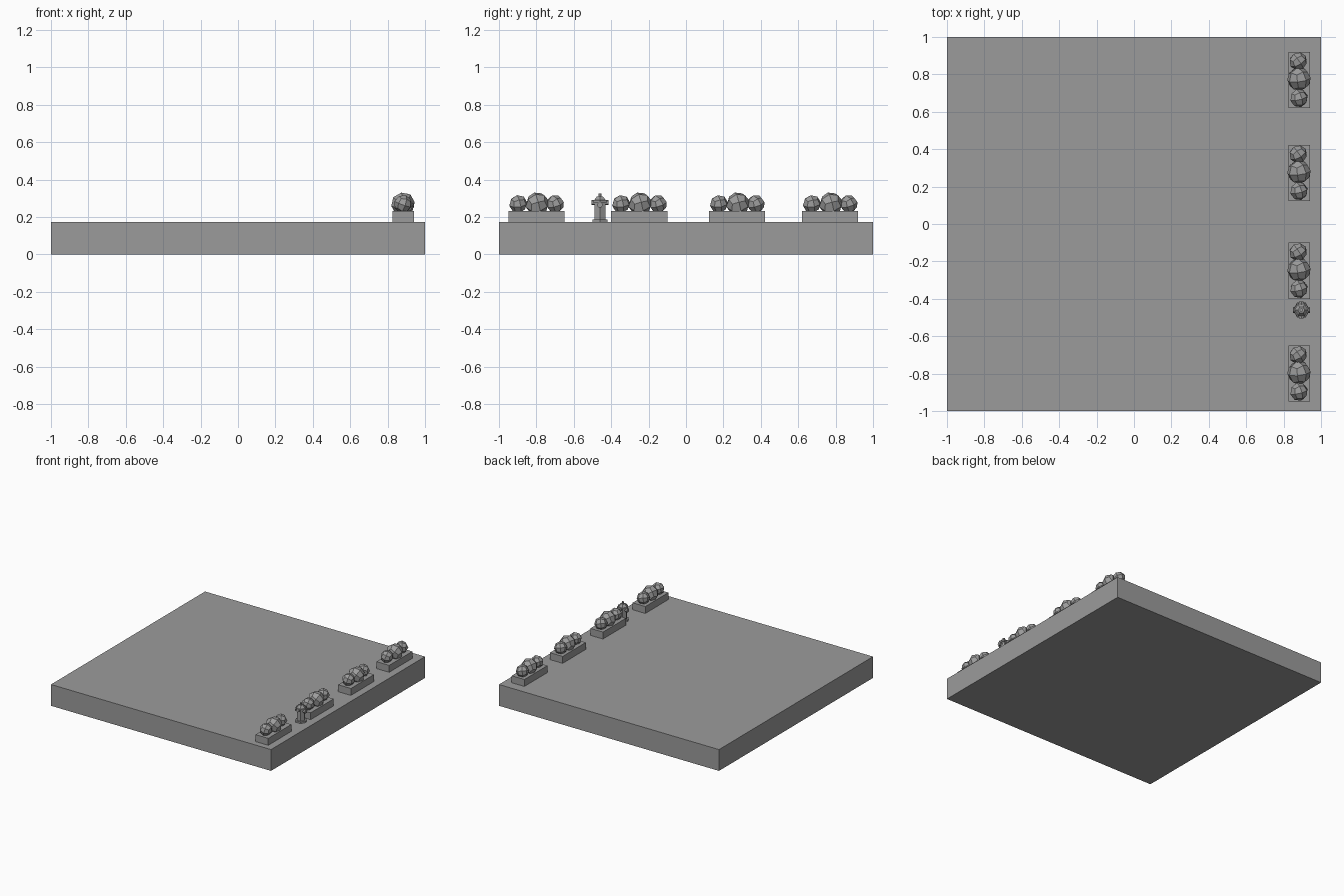
import bpy, bmesh, math
from mathutils import Matrix, Vector, Euler

if "Cube" in bpy.data.objects:
    bpy.data.objects.remove(bpy.data.objects["Cube"])

grey = bpy.data.materials.new("dark_grey")
grey.diffuse_color = (0.33, 0.33, 0.33, 1)
grey.use_nodes = True
grey.node_tree.nodes["Principled BSDF"].inputs["Base Color"].default_value = grey.diffuse_color


def finish(name, bm):
    me = bpy.data.meshes.new(name)
    bm.to_mesh(me)
    bm.free()
    me.materials.append(grey)
    ob = bpy.data.objects.new(name, me)
    bpy.context.collection.objects.link(ob)
    return ob


def box(name, lo, hi):
    lo, hi = Vector(lo), Vector(hi)
    bm = bmesh.new()
    bmesh.ops.create_cube(bm, size=1, matrix=Matrix.Translation((lo + hi) / 2) @ Matrix.Diagonal((*(hi - lo), 1)))
    return finish(name, bm)


def bush(name, centre, r, rot):
    """Faceted ball: a cube split once and rounded, giving 24 four-sided faces."""
    bm = bmesh.new()
    bmesh.ops.create_cube(bm, size=2)
    bmesh.ops.subdivide_edges(bm, edges=bm.edges[:], cuts=1, use_grid_fill=True)
    m = Euler(rot).to_matrix()
    reach = {1: 1.0, 2: 0.98, 3: 0.95}  # face, edge and corner points, keeping faces near flat
    for v in bm.verts:
        n = sum(abs(c) > 0.5 for c in v.co)
        v.co = Vector(centre) + m @ v.co.normalized() * r * reach[n]
    return finish(name, bm)


def prism(name, centre, r1, r2, depth, axis='Z', sides=6):
    bm = bmesh.new()
    turn = {'Z': Matrix.Rotation(math.pi / 6, 4, 'Z'), 'Y': Matrix.Rotation(math.pi / 2, 4, 'X'),
            'X': Matrix.Rotation(math.pi / 2, 4, 'Y')}[axis]
    bmesh.ops.create_cone(bm, cap_ends=True, segments=sides, radius1=r1, radius2=r2, depth=depth,
                          matrix=Matrix.Translation(centre) @ turn)
    return finish(name, bm)


# Ground slab
TOP = 0.175
box("ground_slab", (-1, -1, 0), (1, 1, TOP))

# Planters, each with three faceted bushes
for yc in (-0.8, -0.25, 0.273, 0.77):
    box("planter", (0.825, yc - 0.15, TOP), (0.94, yc + 0.15, 0.232))
    bush("bush_front", (0.882, yc - 0.097, 0.27), 0.05, (0.2, 0.3, 0.3))
    bush("bush_middle", (0.882, yc + 0.005, 0.27), 0.065, (0.3, 0.6, 0.3))
    bush("bush_back", (0.878, yc + 0.1, 0.27), 0.05, (0.4, 0.1, 0.6))

# Hydrant: stacked rings from the ground up
hx, hy = 0.895, -0.46
for name, z0, z1, r1, r2 in (
        ("hydrant_foot", TOP, 0.188, 0.046, 0.046),
        ("hydrant_body", 0.188, 0.278, 0.033, 0.033),
        ("hydrant_collar", 0.278, 0.29, 0.043, 0.043),
        ("hydrant_dome", 0.29, 0.311, 0.036, 0.018),
        ("hydrant_cap", 0.311, 0.326, 0.010, 0.010)):
    prism(name, (hx, hy, (z0 + z1) / 2), r1, r2, z1 - z0)

# Hydrant nozzles
prism("hydrant_side_nozzles", (hx, hy, 0.278), 0.014, 0.014, 0.092, 'Y')
prism("hydrant_front_nozzle", (hx, hy, 0.265), 0.016, 0.016, 0.092, 'X')
